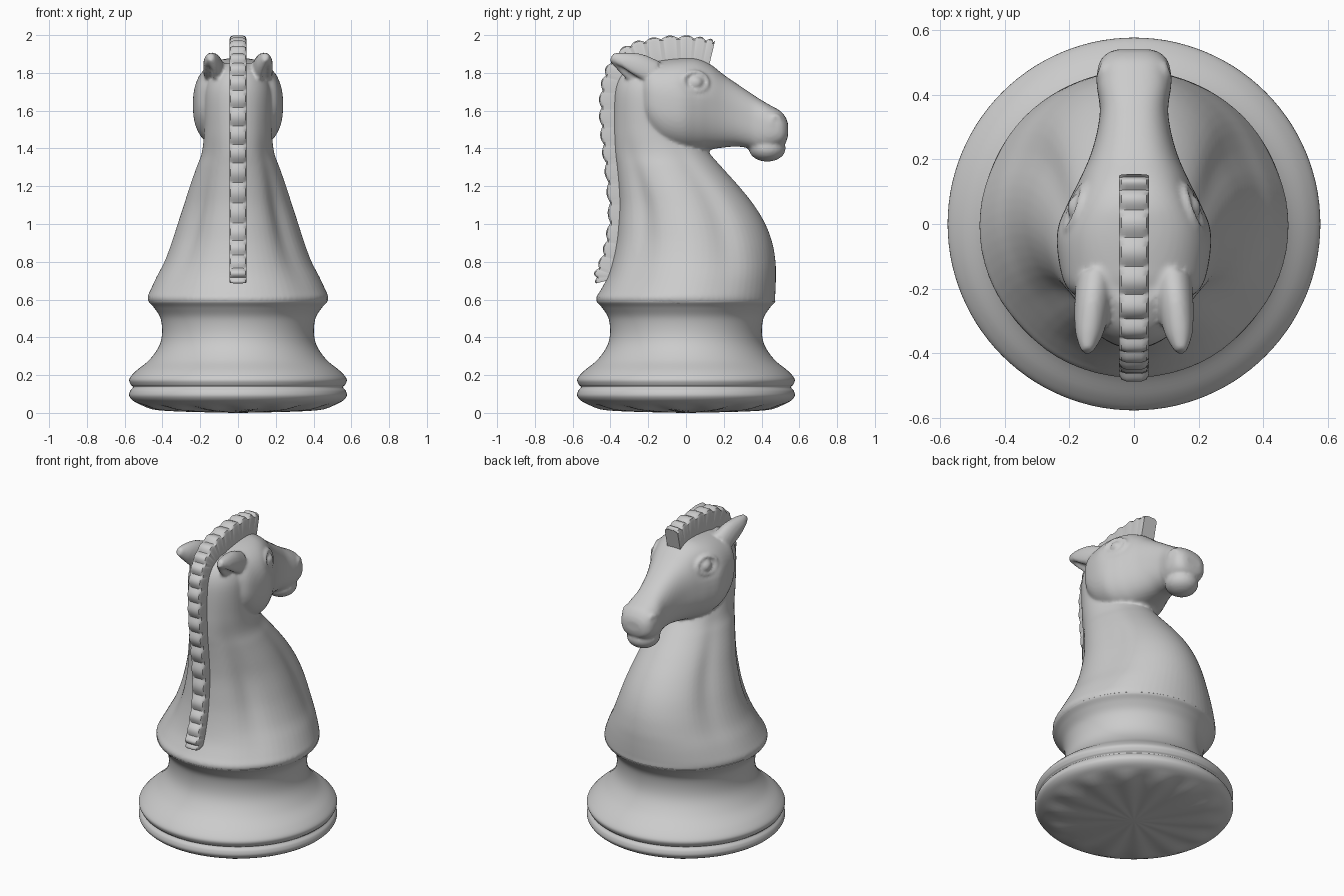
import bpy, bmesh
from math import sin, cos, pi, exp, copysign, radians
from mathutils import Vector, Matrix

if "Cube" in bpy.data.objects:
    bpy.data.objects.remove(bpy.data.objects["Cube"])


def spline(rows, n):
    """Sample n + 1 rows along a smooth curve through the given rows."""
    out = []
    for i in range(n + 1):
        f = i / n * (len(rows) - 1)
        k = min(int(f), len(rows) - 2)
        t = f - k
        a, b, c, d = (rows[min(max(k + j, 0), len(rows) - 1)] for j in (-1, 0, 1, 2))
        out.append([0.5 * (2 * q + (r - p) * t + (2 * p - 5 * q + 4 * r - s) * t * t
                    + (3 * q - p - 3 * r + s) * t ** 3) for p, q, r, s in zip(a, b, c, d)])
    return out


def loft(bm, rings, wrap=False):
    """Skin a row of rings; cap the ends, or join them when wrap is set."""
    vs = [[bm.verts.new(p) for p in ring] for ring in rings]
    faces = []
    pairs = list(zip(vs, vs[1:])) + ([(vs[-1], vs[0])] if wrap else [])
    for a, b in pairs:
        m = len(a)
        for j in range(m):
            faces.append(bm.faces.new((a[j], a[(j + 1) % m], b[(j + 1) % m], b[j])))
    if not wrap:
        faces += [bm.faces.new(vs[0]), bm.faces.new(vs[-1])]
    bmesh.ops.recalc_face_normals(bm, faces=faces)


def blob(bm, loc, size, rot=None):
    m = Matrix.Translation(loc) @ (rot or Matrix()) @ Matrix.Diagonal((*size, 1))
    bmesh.ops.create_uvsphere(bm, u_segments=24, v_segments=16, radius=1, matrix=m)


def ring_tube(bm, loc, ry, rz, thick, rot):
    """Oval ring lying in the local YZ plane."""
    m = Matrix.Translation(loc) @ rot
    rings = []
    for i in range(32):
        a = i * pi / 16
        rings.append([m @ Vector((thick * sin(b), (ry + thick * cos(b)) * cos(a),
                                  (rz + thick * cos(b)) * sin(a)))
                      for b in (j * pi / 5 for j in range(10))])
    loft(bm, rings, wrap=True)


def finish(bm, name, angle=None):
    me = bpy.data.meshes.new(name)
    bm.to_mesh(me)
    bm.free()
    ob = bpy.data.objects.new(name, me)
    bpy.context.collection.objects.link(ob)
    if angle:
        bpy.ops.object.select_all(action='DESELECT')
        ob.select_set(True)
        bpy.context.view_layer.objects.active = ob
        bpy.ops.object.shade_smooth_by_angle(angle=radians(angle))
    return ob


# Turned base: radius, height
profile = [(.02, 0), (.3, .01), (.45, .025), (.54, .055), (.574, .085), (.572, .115), (.556, .136),
           (.568, .15), (.575, .18), (.54, .222), (.47, .28), (.42, .35), (.402, .42),
           (.41, .5), (.443, .555), (.472, .588), (.45, .594), (.3, .595)]
bm = bmesh.new()
rings = []
for r, z in spline(profile, 90):
    # faint radial flutes on the underside
    flute = .008 * max(0, 1 - abs(z - .025) / .025)
    rings.append([(r * cos(a), r * sin(a), max(z + flute * sin(14 * a), 0))
                  for a in (j * pi / 56 for j in range(112))])
loft(bm, rings)
finish(bm, "turned_base", 40)

# Neck and chest: height, back y, front y, half width
bm = bmesh.new()
neck = [(.572, -.46, .46, .46), (.592, -.474, .472, .474), (.615, -.474, .472, .477),
        (.65, -.452, .474, .462), (.72, -.415, .476, .428),
        (.8, -.39, .474, .385), (.9, -.37, .457, .345), (1.0, -.36, .42, .312), (1.1, -.355, .36, .28),
        (1.2, -.36, .28, .25), (1.3, -.37, .19, .217), (1.38, -.38, .12, .19), (1.5, -.385, .03, .178),
        (1.7, -.38, 0, .175), (1.8, -.34, 0, .14), (1.85, -.26, -.05, .09)]
rings = []
for z, back, front, w in spline(neck, 90):
    ring = []
    fade = exp(-((z - 1.05) / .3) ** 2)
    for j in range(72):
        t = j * pi / 36
        s = min(t, 2 * pi - t)
        # muscle grooves down the side of the neck
        k = 1 - fade * (.08 * exp(-((s - 2.3) / .2) ** 2) + .06 * exp(-((s - 1.15) / .2) ** 2)
                        - .03 * exp(-((s - 1.7) / .25) ** 2))
        ring.append((w * k * sin(t), (back + front) / 2 + (front - back) / 2 * k * cos(t), z))
    rings.append(ring)
loft(bm, rings)

# Head: y, top z, bottom z, half width
head = [(-.245, 1.80, 1.56, .14), (-.2, 1.85, 1.48, .205), (-.12, 1.868, 1.41, .232),
        (-.02, 1.878, 1.383, .237), (.06, 1.875, 1.383, .207), (.13, 1.845, 1.395, .172),
        (.2, 1.79, 1.405, .14), (.27, 1.742, 1.41, .118), (.34, 1.695, 1.40, .106),
        (.38, 1.668, 1.385, .108), (.44, 1.632, 1.39, .116), (.5, 1.598, 1.41, .107),
        (.53, 1.56, 1.435, .08), (.54, 1.53, 1.47, .05)]
rings = []
for y, top, low, w in spline(head, 80):
    ring = []
    for j in range(64):
        a = j * pi / 32
        u, v = (copysign(abs(f) ** .8, f) for f in (cos(a), sin(a)))
        z = (top + low) / 2 + (top - low) / 2 * v
        # sunken eye socket
        dent = 1 - .13 * exp(-((y - .055) / .06) ** 2 - ((z - 1.75) / .05) ** 2)
        ring.append((w * u * dent, y, z))
    rings.append(ring)
loft(bm, rings)

# Lower lip and chin
blob(bm, (0, .43, 1.4), (.098, .098, .07))

for side in (-1, 1):
    # Eye with lids
    turn = Matrix.Rotation(side * .35, 4, 'Z') @ Matrix.Rotation(-side * .2, 4, 'Y')
    blob(bm, (side * .17, .052, 1.748), (.036, .042, .038), turn)
    ring_tube(bm, (side * .182, .048, 1.752), .068, .052, .013, turn)
    # Nostril
    ring_tube(bm, (side * .095, .475, 1.535), .026, .034, .015, Matrix.Rotation(side * .35, 4, 'Z'))
    # Cupped ear: position along axis, half width, half height
    root, tip = Vector((side * .12, -.18, 1.78)), Vector((side * .145, -.395, 1.885))
    across = Vector((1, 0, 0))
    up = across.cross(root - tip).normalized()
    up *= copysign(1, up.z)
    rings = []
    for t, w, h in spline([(0, .06, .09), (.4, .055, .085), (.75, .042, .055), (1, .018, .022)], 16):
        ring = []
        for j in range(32):
            a = j * pi / 16
            gap = (a - 5.2 + pi) % (2 * pi) - pi
            k = 1 - .7 * exp(-(gap / .5) ** 2) * min(1, 3 * (1 - t))
            ring.append(root.lerp(tip, t) + across * (side * w * k * cos(a)) + up * (h * k * sin(a)))
        rings.append(ring)
    loft(bm, rings)

# Fuse the sculpted parts into one smooth skin
body = finish(bm, "horse_head_and_neck")
remesh = body.modifiers.new("fuse", 'REMESH')
remesh.mode = 'VOXEL'
remesh.voxel_size = .01
remesh.use_smooth_shade = True
soften = body.modifiers.new("soften", 'SMOOTH')
soften.factor = .5
soften.iterations = 4

# Scalloped mane following the crest: y, z of the outer edge
crest = [(-.48, .685), (-.487, .74), (-.455, .82), (-.432, .91), (-.415, 1.02), (-.42, 1.15),
         (-.432, 1.28), (-.448, 1.4), (-.458, 1.52), (-.462, 1.64), (-.45, 1.75), (-.42, 1.84),
         (-.37, 1.91), (-.29, 1.96), (-.19, 1.985), (-.08, 1.998), (.03, 1.998), (.11, 1.985), (.155, 1.975)]
path = spline(crest, 264)
bm = bmesh.new()
rings = []
for i, (y, z) in enumerate(path):
    a, b = path[max(i - 6, 0)], path[min(i + 6, len(path) - 1)]
    d = Vector((0, b[0] - a[0], b[1] - a[1])).normalized()
    inward = Vector((0, d.z, -d.y))
    notch = 1 - abs(sin(pi * i / 12 + .8))
    w = .046
    deep = .1 + .06 * min(1, max(0, (z - 1.7) / .2))
    section = [(-w, deep), (-w, .022), (-w * .85, .006), (-w * .5, 0),
               (w * .5, 0), (w * .85, .006), (w, .022), (w, deep)]
    rings.append([Vector((x, y, z)) + inward * (dep + .016 * notch * (dep < .02)) for x, dep in section])
loft(bm, rings)
finish(bm, "mane", 40)
